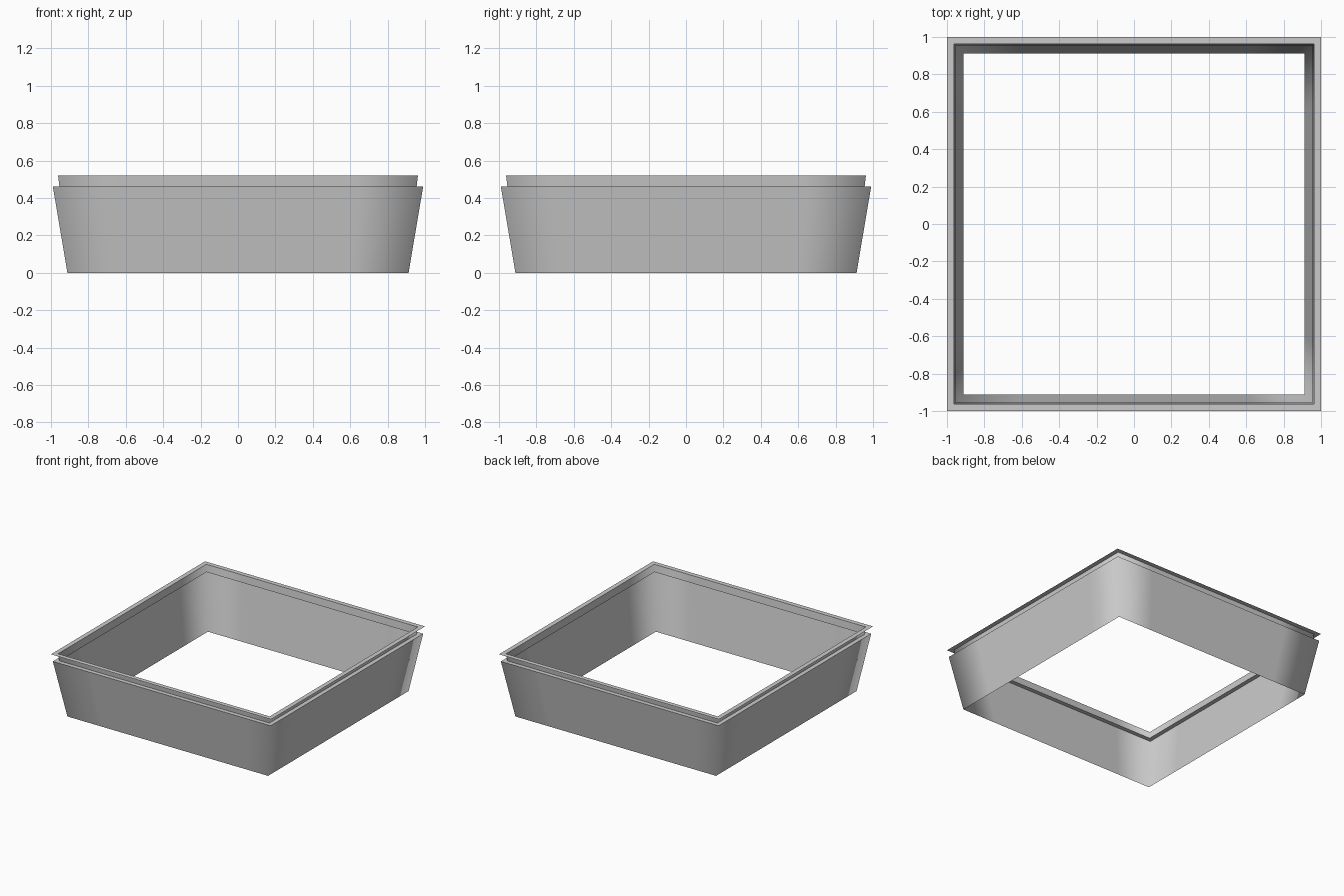
import bpy, bmesh

if "Cube" in bpy.data.objects:
    bpy.data.objects.remove(bpy.data.objects["Cube"])

# Cross-section of the thin-walled tray frame: (half width, height)
PROFILE = [(0.912, 0.0), (0.99, 0.462), (0.955, 0.462), (0.962, 0.521), (1.0, 0.521)]
CUT = 0.66  # position of the extra cuts that hold the soft corner shading


def ring(bm, h, z):
    """Square loop: on each side a corner and two cuts, counter-clockwise."""
    verts = []
    x_axis, y_axis = (1, 0), (0, 1)
    for _ in range(4):
        for t in (-1, -CUT, CUT):
            x = h * (t * x_axis[0] - y_axis[0])
            y = h * (t * x_axis[1] - y_axis[1])
            verts.append(bm.verts.new((x, y, z)))
        x_axis, y_axis = y_axis, (-x_axis[0], -x_axis[1])
    return verts


def make_frame(name, profile):
    bm = bmesh.new()
    rings = [ring(bm, h, z) for h, z in profile]
    n = len(rings[0])
    for lower, upper in zip(rings, rings[1:]):
        for i in range(n):
            j = (i + 1) % n
            face = bm.faces.new((lower[i], lower[j], upper[j], upper[i]))
            face.smooth = True
    # Steps in the profile stay crisp, upright corners stay soft
    for loop in rings:
        for i in range(n):
            bm.edges.get((loop[i], loop[(i + 1) % n])).smooth = False
    mesh = bpy.data.meshes.new(name)
    bm.to_mesh(mesh)
    bm.free()
    obj = bpy.data.objects.new(name, mesh)
    bpy.context.collection.objects.link(obj)
    return obj


# Tapered wall, inset groove and flat top lip in one open shell
make_frame("square_tray_frame", PROFILE)
